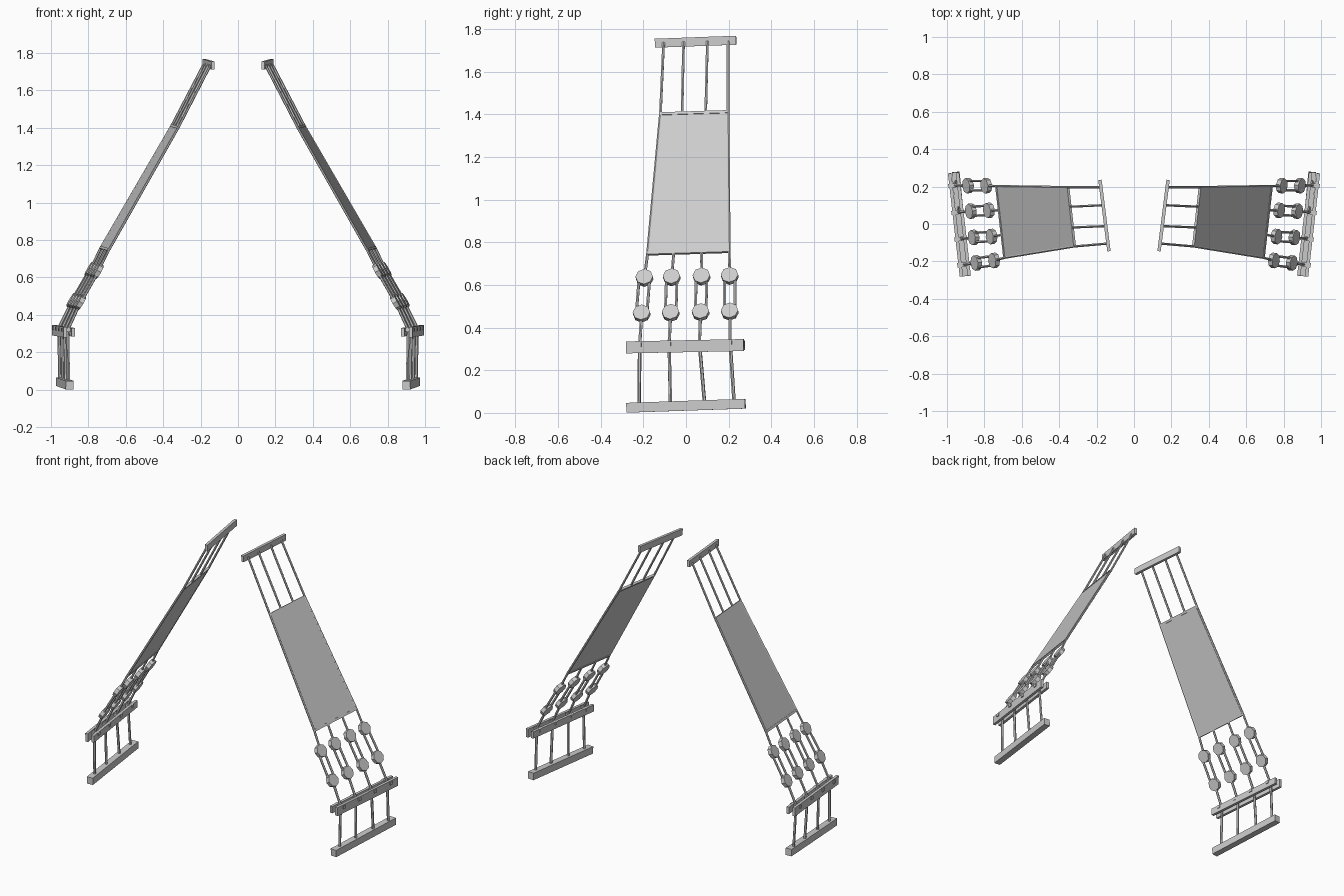
import bpy, bmesh, math
from mathutils import Vector, Matrix

if "Cube" in bpy.data.objects:
    bpy.data.objects.remove(bpy.data.objects["Cube"])

grey = bpy.data.materials.new("metal_grey")
grey.diffuse_color = (0.6, 0.6, 0.6, 1)
grey.use_nodes = True
grey.node_tree.nodes["Principled BSDF"].inputs["Base Color"].default_value = grey.diffuse_color


def frame(d, hint):
    """Rotation with x along d, y sideways and z as near hint as possible."""
    d = d.normalized()
    side = hint.cross(d).normalized()
    return Matrix((d, side, d.cross(side))).transposed().to_4x4()


def box(bm, p, q, width, height, hint=Vector((0, 0, 1))):
    p, q = Vector(p), Vector(q)
    m = Matrix.Translation((p + q) / 2) @ frame(q - p, hint)
    m = m @ Matrix.Diagonal(((q - p).length, width, height, 1))
    bmesh.ops.create_cube(bm, size=1, matrix=m)


def rod(bm, p, q, r, sides=6):
    p, q = Vector(p), Vector(q)
    rot = (q - p).to_track_quat('Z', 'Y').to_matrix().to_4x4()
    bmesh.ops.create_cone(bm, cap_ends=True, segments=sides, radius1=r, radius2=r,
                          depth=(q - p).length,
                          matrix=Matrix.Translation((p + q) / 2) @ rot)


def finish(name, bm, thickness=0):
    """Make the object and mirror it to the other side."""
    me = bpy.data.meshes.new(name)
    bm.to_mesh(me)
    bm.free()
    me.materials.append(grey)
    ob = bpy.data.objects.new(name, me)
    bpy.context.collection.objects.link(ob)
    if thickness:
        s = ob.modifiers.new("thickness", 'SOLIDIFY')
        s.thickness, s.offset = thickness, 0
    ob.modifiers.new("mirror", 'MIRROR').use_mirror_merge = False


def corners(front, back, ts):
    """Points spread along a line from front to back."""
    return [Vector(front).lerp(Vector(back), t) for t in ts]


# Joint rows, each listed front to back
top = corners((0.147, -0.105, 1.735), (0.18, 0.197, 1.745), (0, 0.31, 0.68, 1))
panel_top = corners((0.32, -0.12, 1.40), (0.355, 0.197, 1.41), (0, 0.32, 0.67, 1))
panel_low = corners((0.69, -0.18, 0.747), (0.733, 0.203, 0.759), (0, 0.32, 0.66, 1))
disc_top = corners((0.748, -0.195, 0.633), (0.79, 0.205, 0.642), (0, 0.32, 0.67, 1))
disc_low = corners((0.843, -0.208, 0.466), (0.887, 0.205, 0.475), (0, 0.33, 0.67, 1))
mid = corners((0.91, -0.217, 0.32), (0.958, 0.207, 0.33), (0, 0.325, 0.66, 1))
foot = corners((0.905, -0.22, 0.03), (0.953, 0.226, 0.04), (0, 0.33, 0.69, 1))
slope = (disc_top[0] - disc_low[0]).normalized()
across = (disc_low[3] - disc_low[0]).normalized()
normal = across.cross(slope).normalized()

# Top rail
bm = bmesh.new()
box(bm, (0.134, -0.145, 1.733), (0.182, 0.235, 1.747), 0.018, 0.042)
finish("top_rail", bm)

# Upper rods: the outer pair runs along the panel edges
bm = bmesh.new()
for i in range(4):
    rod(bm, top[i], panel_top[i], 0.007)
    if i in (0, 3):
        rod(bm, panel_top[i], panel_low[i], 0.007)
    rod(bm, panel_low[i], disc_top[i], 0.007)
    rod(bm, disc_low[i], mid[i], 0.008)
finish("long_rods", bm)

# Flat panel with its cross bars
bm = bmesh.new()
bm.faces.new([bm.verts.new(p) for p in
              (panel_low[0], panel_low[3], panel_top[3], panel_top[0])])
finish("panel", bm, 0.008)
bm = bmesh.new()
for row in (panel_top, panel_low):
    box(bm, row[0], row[3], 0.014, 0.014, normal)
finish("panel_cross_bars", bm)

# Paired octagonal discs joined by twin rods
bm = bmesh.new()
for a, b in zip(disc_top, disc_low):
    for c in (a, b):
        rod(bm, c - normal * 0.013, c + normal * 0.013, 0.041, 8)
finish("link_discs", bm)
bm = bmesh.new()
for a, b in zip(disc_top, disc_low):
    for s in (-1, 1):
        rod(bm, a + across * s * 0.025, b + across * s * 0.025, 0.0075)
finish("link_rods", bm)

# Double middle rail with cross pins
out = Vector((1, -0.11, 0)).normalized()
a, b = Vector((0.902, -0.278, 0.307)), Vector((0.965, 0.273, 0.318))
bm = bmesh.new()
box(bm, a + out * 0.021, b + out * 0.021, 0.018, 0.056)
box(bm, a - out * 0.021, b - out * 0.021, 0.018, 0.045)
finish("middle_rails", bm)
bm = bmesh.new()
for p in mid:
    box(bm, p - out * 0.035, p + out * 0.035, 0.022, 0.02)
finish("middle_pins", bm)

# Upright rods and foot rail
bm = bmesh.new()
for p, q in zip(mid, foot):
    rod(bm, p, q, 0.0085)
finish("lower_rods", bm)
bm = bmesh.new()
box(bm, (0.9, -0.278, 0.024), (0.953, 0.278, 0.043), 0.042, 0.046)
finish("foot_rail", bm)
